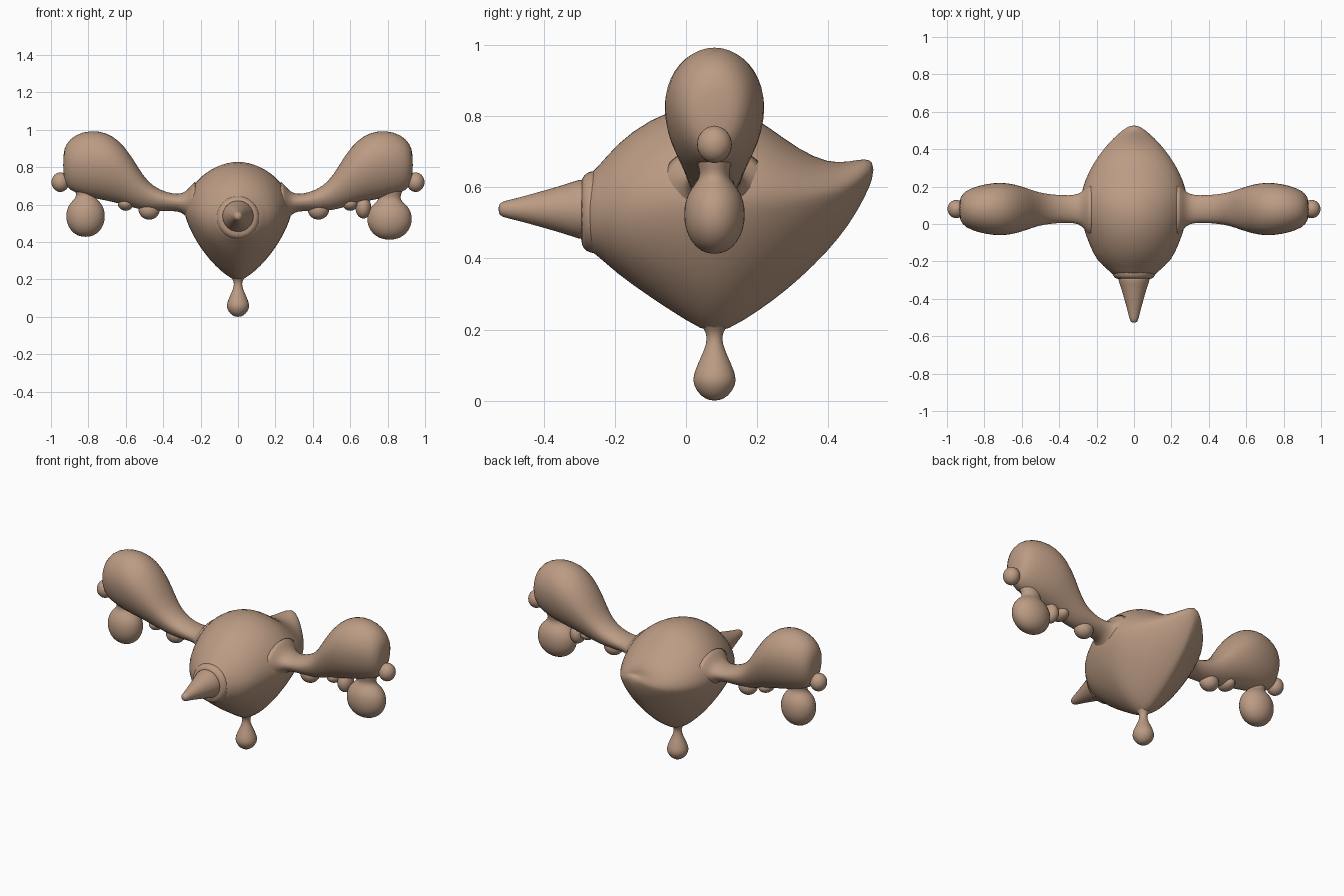
import bpy, bmesh, math

cube = bpy.data.objects.get("Cube")
if cube:
    bpy.data.objects.remove(cube)

clay = bpy.data.materials.new("warm clay")
clay.use_nodes = True
COLOUR = (0.50, 0.33, 0.23, 1)
clay.diffuse_color = COLOUR
clay.node_tree.nodes["Principled BSDF"].inputs["Base Color"].default_value = COLOUR
MID_Y = 0.08


def skin(name, rings):
    """Join rings of points into a closed, smooth shaded object."""
    bm = bmesh.new()
    loops = [[bm.verts.new(p) for p in ring] for ring in rings]
    n = len(loops[0])
    for a, b in zip(loops, loops[1:]):
        for i in range(n):
            j = (i + 1) % n
            bm.faces.new((a[i], a[j], b[j], b[i]))
    bm.faces.new(loops[0])
    bm.faces.new(loops[-1])
    bmesh.ops.recalc_face_normals(bm, faces=bm.faces)
    for f in bm.faces:
        f.smooth = True
    mesh = bpy.data.meshes.new(name)
    bm.to_mesh(mesh)
    bm.free()
    mesh.materials.append(clay)
    ob = bpy.data.objects.new(name, mesh)
    bpy.context.collection.objects.link(ob)
    mod = ob.modifiers.new("smooth", 'SUBSURF')
    mod.levels = mod.render_levels = 1
    return ob


def section(top, bottom, half, mid, high_power, low_power, n=28):
    """Upright outline with its own roundness above and below the widest height."""
    pts = []
    for i in range(n):
        a = 2 * math.pi * i / n
        c, s = math.cos(a), math.sin(a)
        e = 2 / (high_power if s >= 0 else low_power)
        u = math.copysign(abs(c) ** e, c) * half
        w = abs(s) ** e
        pts.append((u, mid + (w * (top - mid) if s >= 0 else -w * (mid - bottom))))
    return pts


def lathe(name, profile, centre, axis='z', stretch=(1, 1), n=20):
    """Turn (radius, position) pairs around a vertical or front-to-back axis."""
    cx, cy, cz = centre
    rings = []
    for r, t in profile:
        ring = []
        for i in range(n):
            a = 2 * math.pi * i / n
            u, v = r * stretch[0] * math.cos(a), r * stretch[1] * math.sin(a)
            ring.append((cx + u, cy + v, cz + t) if axis == 'z' else (cx + u, cy + t, cz + v))
        rings.append(ring)
    return skin(name, rings)


def knob(name, centre, size):
    prof = [(math.sin(math.pi * k / 8) + 0.01, -math.cos(math.pi * k / 8)) for k in range(9)]
    ob = lathe(name, prof, (0, 0, 0), n=12)
    ob.location, ob.scale = centre, size


# Body: y, top, bottom, half width, widest height, lower pointedness
BODY = [(-0.29, 0.63, 0.43, 0.105, 0.53, 2.0),
        (-0.25, 0.65, 0.41, 0.13, 0.53, 2.0),
        (-0.20, 0.72, 0.36, 0.20, 0.54, 1.9),
        (-0.10, 0.795, 0.288, 0.245, 0.56, 1.7),
        (0.00, 0.83, 0.222, 0.28, 0.565, 1.5),
        (0.08, 0.834, 0.175, 0.292, 0.57, 1.4),
        (0.16, 0.818, 0.22, 0.287, 0.57, 1.4),
        (0.24, 0.765, 0.274, 0.262, 0.57, 1.4),
        (0.32, 0.705, 0.34, 0.222, 0.57, 1.4),
        (0.40, 0.668, 0.42, 0.165, 0.58, 1.4),
        (0.46, 0.672, 0.495, 0.11, 0.60, 1.4),
        (0.505, 0.682, 0.575, 0.058, 0.635, 1.6),
        (0.527, 0.67, 0.63, 0.02, 0.65, 2.0)]
skin("body", [[(u, y, z) for u, z in section(t, b, h, m, 1.85, p)]
              for y, t, b, h, m, p in BODY])

# Beak with its collar
lathe("beak_collar", [(0.085, -0.297), (0.105, -0.288), (0.117, -0.27),
                      (0.117, -0.25), (0.13, -0.225)], (0, 0, 0.53), 'y')
lathe("beak", [(0.010, -0.527), (0.022, -0.52), (0.03, -0.48), (0.05, -0.41),
               (0.07, -0.34), (0.085, -0.30), (0.09, -0.27)], (0, 0, 0.538), 'y')

# Drop-shaped foot
lathe("foot", [(0.012, 0.0), (0.04, 0.012), (0.061, 0.045), (0.061, 0.07), (0.047, 0.105),
               (0.028, 0.145), (0.02, 0.175), (0.027, 0.20), (0.05, 0.225),
               (0.07, 0.25)], (0, MID_Y, 0))

# Club-shaped arms: x, top, bottom, half depth
ARM = [(0.21, 0.75, 0.42, 0.19), (0.25, 0.705, 0.49, 0.13), (0.28, 0.668, 0.545, 0.088),
       (0.32, 0.655, 0.565, 0.075), (0.38, 0.665, 0.565, 0.074), (0.45, 0.695, 0.565, 0.08),
       (0.51, 0.755, 0.57, 0.09), (0.57, 0.865, 0.585, 0.112), (0.64, 0.95, 0.605, 0.135),
       (0.71, 0.99, 0.62, 0.145), (0.79, 1.0, 0.635, 0.137), (0.87, 0.977, 0.66, 0.115),
       (0.92, 0.93, 0.69, 0.085), (0.935, 0.87, 0.75, 0.04)]
BALL = [(0.012, -0.105), (0.045, -0.099), (0.08, -0.075), (0.103, -0.035), (0.108, 0.005),
        (0.103, 0.045), (0.083, 0.078), (0.058, 0.10), (0.05, 0.12), (0.06, 0.15),
        (0.07, 0.18)]
for side, sign, ball_x, ball_z, wide in (("left", 1, 0.81, 0.518, 1.13),
                                         ("right", -1, 0.815, 0.533, 0.98)):
    skin(side + "_arm", [[(sign * x, MID_Y + u, z) for u, z in
                          section(t, b, h, b + (t - b) * 0.56, 2, 1.9, 20)]
                         for x, t, b, h in ARM])
    lathe(side + "_hanging_ball", BALL, (sign * ball_x, MID_Y, ball_z), stretch=(wide, 0.81))
    knob(side + "_tip_knob", (sign * 0.95, MID_Y, 0.72), (0.05, 0.052, 0.053))
    knob(side + "_tip_neck", (sign * 0.905, MID_Y, 0.725), (0.05, 0.035, 0.03))
    # Small lumps merging into the underside of the arm
    inner = 0.43 if sign > 0 else 0.475
    knob(side + "_inner_lump", (sign * inner, MID_Y, 0.572), (0.06, 0.055, 0.053))
    knob(side + "_middle_lump", (sign * 0.6, MID_Y, 0.605), (0.045, 0.06, 0.038))

# Extra lump between the left arm and its ball
knob("left_outer_lump", (0.67, MID_Y, 0.585), (0.045, 0.055, 0.06))
